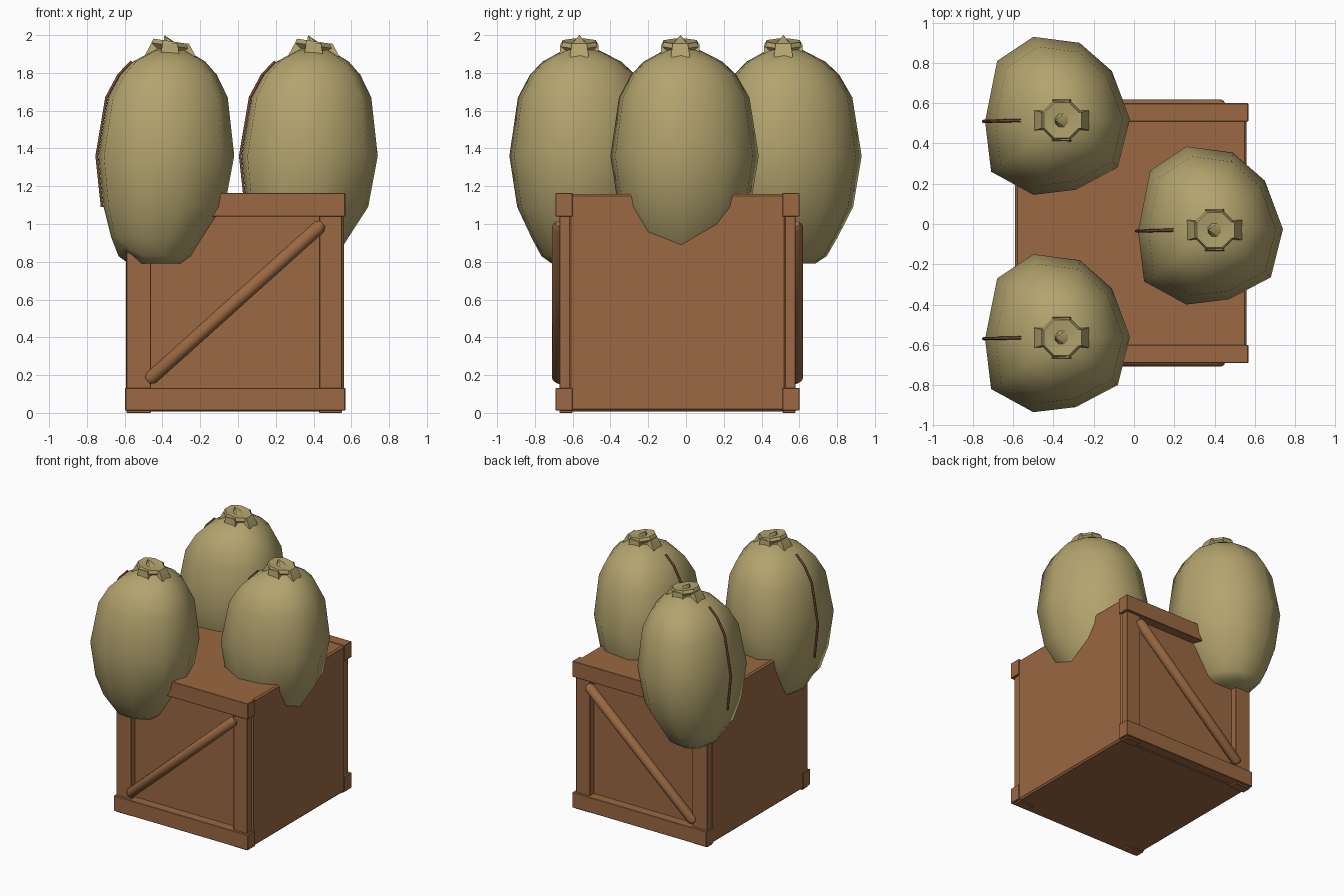
import bpy, bmesh, math
from mathutils import Vector, Matrix

if "Cube" in bpy.data.objects:
    bpy.data.objects.remove(bpy.data.objects["Cube"], do_unlink=True)


def material(name, rgb):
    m = bpy.data.materials.new(name)
    m.use_nodes = True
    m.diffuse_color = (*rgb, 1)
    m.node_tree.nodes["Principled BSDF"].inputs["Base Color"].default_value = (*rgb, 1)
    return m


wood = material("brown wood", (0.325, 0.14, 0.054))
cloth = material("sack cloth", (0.45, 0.37, 0.155))
thread = material("dark thread", (0.17, 0.07, 0.035))


def finish(bm, name, mat, angle=35):
    bmesh.ops.recalc_face_normals(bm, faces=bm.faces)
    me = bpy.data.meshes.new(name)
    bm.to_mesh(me)
    bm.free()
    for p in me.polygons:
        p.use_smooth = True
    me.set_sharp_from_angle(angle=math.radians(angle))
    me.materials.append(mat)
    ob = bpy.data.objects.new(name, me)
    bpy.context.collection.objects.link(ob)
    return ob


def box(name, lo, hi, bevel=0.006):
    lo, hi = Vector(lo), Vector(hi)
    bm = bmesh.new()
    bmesh.ops.create_cube(bm, size=1)
    for v in bm.verts:
        v.co = (lo + hi) / 2 + v.co * (hi - lo)
    bmesh.ops.bevel(bm, geom=bm.edges[:], offset=bevel, segments=1, affect='EDGES')
    return finish(bm, name, wood, 20)


def add_rings(bm, rings, tip=None):
    """Join point rings into a skin, with a cap at the start and a cap or tip at the end."""
    loops = [[bm.verts.new(p) for p in ring] for ring in rings]
    n = len(loops[0])
    for a, b in zip(loops, loops[1:]):
        for i in range(n):
            j = (i + 1) % n
            bm.faces.new((a[i], a[j], b[j], b[i]))
    bm.faces.new(loops[0][::-1])
    if tip is None:
        bm.faces.new(loops[-1])
    else:
        t = bm.verts.new(tip)
        for i in range(n):
            bm.faces.new((loops[-1][i], loops[-1][(i + 1) % n], t))


# Crate body, then the frame and brace on its front and back
box("crate_body", (-0.592, -0.62, 0.008), (0.56, 0.53, 1.16), 0.012)
for side, face, s in (("front", -0.62, -1), ("back", 0.53, 1)):
    def plank(name, x0, x1, z0, z1, depth):
        ys = sorted((face - s * 0.02, face + s * depth))
        box(f"{side}_{name}", (x0, ys[0], z0), (x1, ys[1], z1), 0.003)

    plank("bottom_rail", -0.597, 0.568, 0.013, 0.133, 0.07)
    plank("top_rail", -0.597, 0.568, 1.04, 1.164, 0.07)
    plank("right_stile", -0.59, -0.46, 0.0, 1.164, 0.05)
    plank("left_stile", 0.43, 0.55, 0.0, 1.164, 0.05)

    # Rounded diagonal brace
    a = Vector((-0.46, face + s * 0.052, 0.185))
    b = Vector((0.43, face + s * 0.052, 0.985))
    d = (b - a).normalized()
    u, w = Vector((0, 1, 0)), d.cross(Vector((0, 1, 0)))
    stations = [(a - d * 0.025, 0.02), (a, 0.037), (b, 0.037), (b + d * 0.025, 0.02)]
    angles = [math.tau * i / 12 for i in range(12)]
    bm = bmesh.new()
    add_rings(bm, [[c + r * (math.cos(t) * u + math.sin(t) * w) for t in angles]
                   for c, r in stations])
    finish(bm, f"{side}_brace", wood, 40)

# Sack outline, and its height, width and sideways shift at each level
OUTLINE = [(-.35, -.01), (-.29, .29), (-.11, .41), (.12, .38), (.28, .24),
           (.37, 0), (.31, -.24), (.10, -.35), (-.11, -.375), (-.32, -.26)]
LEVELS = [(0.79, .40, -.05), (0.83, .55, -.05), (0.93, .69, -.04), (1.09, .89, -.01),
          (1.36, 1, 0), (1.67, .88, .01), (1.79, .71, .015), (1.86, .53, .02), (1.92, .24, .03)]
NECK = [(1.85, .12), (1.92, .085), (1.945, .106), (1.968, .095), (1.962, .035)]


def sack_point(x, y, z, s, dx):
    # One slack corner hitches the hem up
    lift = .05 if z < .9 and x < -.3 and y < -.2 else 0
    return (x * s + dx, y * s, z + lift)


def sack(name, cx, cy):
    at = Matrix.Translation((cx, cy, 0))
    bm = bmesh.new()
    add_rings(bm, [[sack_point(x, y, *level) for x, y in OUTLINE] for level in LEVELS])
    bm.transform(at)
    finish(bm, name + "_body", cloth, 60)

    # Gathered neck, tilted towards +x
    bm = bmesh.new()
    rings = []
    for z, r in NECK:
        ring = []
        for i in range(8):
            t = math.tau * (i + 0.5) / 8
            x = r * math.cos(t)
            ring.append((x + .03, r * math.sin(t) - .005, z - .15 * x))
        rings.append(ring)
    add_rings(bm, rings, (0.0, -.005, 2.0))
    bm.transform(at)
    finish(bm, name + "_neck", cloth, 25)

    # Cloth flaps folded down round the neck
    bm = bmesh.new()
    for turn, reach in ((0, .15), (90, .12), (180, .15), (270, .12)):
        part = Matrix.Translation((.03, -.005, 0)) @ Matrix.Rotation(math.radians(turn), 4, 'Z')
        rings = [[part @ Vector(p) for p in ((-r, -h, z), (-r, h, z), (.06 - r, h, z), (.06 - r, -h, z))]
                 for r, h, z in ((reach, .03, 1.835), (reach - .015, .05, 1.89), (.1, .04, 1.955))]
        add_rings(bm, rings)
    bm.transform(at)
    finish(bm, name + "_flaps", cloth, 25)

    # Seam thread following the right side of the sack
    cu = bpy.data.curves.new(name + "_seam", 'CURVE')
    cu.dimensions = '3D'
    cu.bevel_depth = 0.008
    cu.bevel_resolution = 1
    levels = LEVELS[3:-1]
    sp = cu.splines.new('POLY')
    sp.points.add(len(levels) - 1)
    x, y = OUTLINE[0]
    for p, (z, s, dx) in zip(sp.points, levels):
        p.co = (cx + x * s + dx - .008, cy + y * s, z, 1)
    cu.materials.append(thread)
    bpy.context.collection.objects.link(bpy.data.objects.new(name + "_seam", cu))


sack("front_sack", -0.39, -0.56)
sack("back_sack", -0.39, 0.52)
sack("left_sack", 0.37, -0.025)
